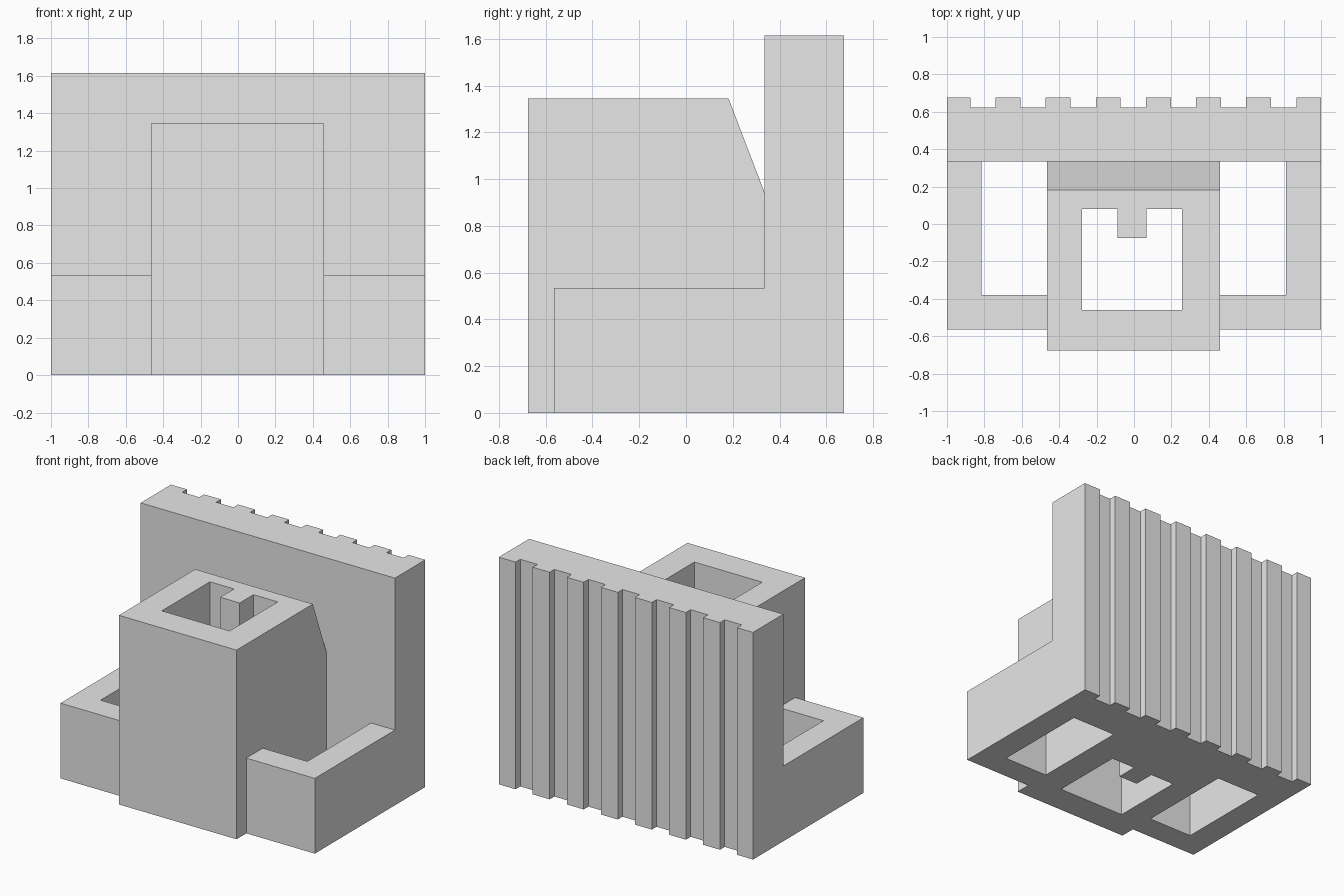
import bpy
import bmesh
from mathutils import Vector

cube = bpy.data.objects.get("Cube")
if cube:
    bpy.data.objects.remove(cube, do_unlink=True)

grey = bpy.data.materials.new("light_grey")
grey.use_nodes = True
grey.diffuse_color = (0.8, 0.8, 0.8, 1)
grey.node_tree.nodes["Principled BSDF"].inputs["Base Color"].default_value = (0.8, 0.8, 0.8, 1)

FRONT, WALL_FRONT, WALL_BACK = -0.675, 0.335, 0.675
WALL_TOP, TOWER_TOP, ARM_TOP = 1.615, 1.345, 0.535
TOWER_LEFT, TOWER_RIGHT = 0.461, -0.464


def prism(name, outline, height):
    """Extrude a plan outline from the floor up to the given height."""
    bm = bmesh.new()
    base = bm.faces.new([bm.verts.new((x, y, 0)) for x, y in outline])
    top = bmesh.ops.extrude_face_region(bm, geom=[base])["geom"]
    verts = [v for v in top if isinstance(v, bmesh.types.BMVert)]
    bmesh.ops.translate(bm, verts=verts, vec=Vector((0, 0, height)))
    bmesh.ops.recalc_face_normals(bm, faces=bm.faces)
    mesh = bpy.data.meshes.new(name)
    bm.to_mesh(mesh)
    bm.free()
    mesh.materials.append(grey)
    obj = bpy.data.objects.new(name, mesh)
    bpy.context.collection.objects.link(obj)
    return obj


# Back wall with a row of vertical grooves
plan = [(-1, WALL_FRONT), (1, WALL_FRONT), (1, WALL_BACK)]
groove_floor = 0.622
for i in reversed(range(7)):
    start = -0.875 + 0.268 * i
    end = start + 0.135
    plan += [(end, WALL_BACK), (end, groove_floor), (start, groove_floor), (start, WALL_BACK)]
plan.append((-1, WALL_BACK))
prism("back_wall", plan, WALL_TOP)

# Tower: a hollow shaft, its inner rear wall carrying a full-height key.
# The plan is a ring cut open along a hidden seam, closed by a second block.
hole_r, hole_l, hole_f, hole_b = -0.277, 0.257, -0.461, 0.08
key_r, key_l, key_f = -0.087, 0.066, -0.075
prism("tower_shell", [
    (TOWER_RIGHT, FRONT), (TOWER_LEFT, FRONT), (TOWER_LEFT, hole_b), (hole_l, hole_b),
    (hole_l, hole_f), (hole_r, hole_f), (hole_r, hole_b), (TOWER_RIGHT, hole_b)], TOWER_TOP)

# Tower rear with the key, its top edge sloping down to the wall
slope_y, slope_z = 0.182, 0.945
rear = prism("tower_rear", [
    (TOWER_RIGHT, hole_b), (hole_r, hole_b), (key_r, hole_b), (key_r, key_f),
    (key_l, key_f), (key_l, hole_b), (hole_l, hole_b), (TOWER_LEFT, hole_b),
    (TOWER_LEFT, slope_y), (TOWER_LEFT, WALL_FRONT),
    (TOWER_RIGHT, WALL_FRONT), (TOWER_RIGHT, slope_y)], TOWER_TOP)
bm = bmesh.new()
bm.from_mesh(rear.data)
normal = Vector((0, TOWER_TOP - slope_z, WALL_FRONT - slope_y))
cut = bmesh.ops.bisect_plane(bm, geom=bm.verts[:] + bm.edges[:] + bm.faces[:], dist=0.0001,
                             plane_co=(0, slope_y, TOWER_TOP), plane_no=normal, clear_outer=True)
bmesh.ops.holes_fill(bm, edges=[e for e in bm.edges if e.is_boundary])
bmesh.ops.recalc_face_normals(bm, faces=bm.faces)
bm.to_mesh(rear.data)
bm.free()

# Low arms: L-shaped walls enclosing an open well on each side
arm_front, well_front = -0.565, -0.38
for name, side, tower_x, inner in (("left_arm", 1, TOWER_LEFT, 0.812),
                                   ("right_arm", -1, TOWER_RIGHT, -0.815)):
    prism(name, [
        (tower_x, arm_front), (side, arm_front), (side, WALL_FRONT),
        (inner, WALL_FRONT), (inner, well_front), (tower_x, well_front)], ARM_TOP)
